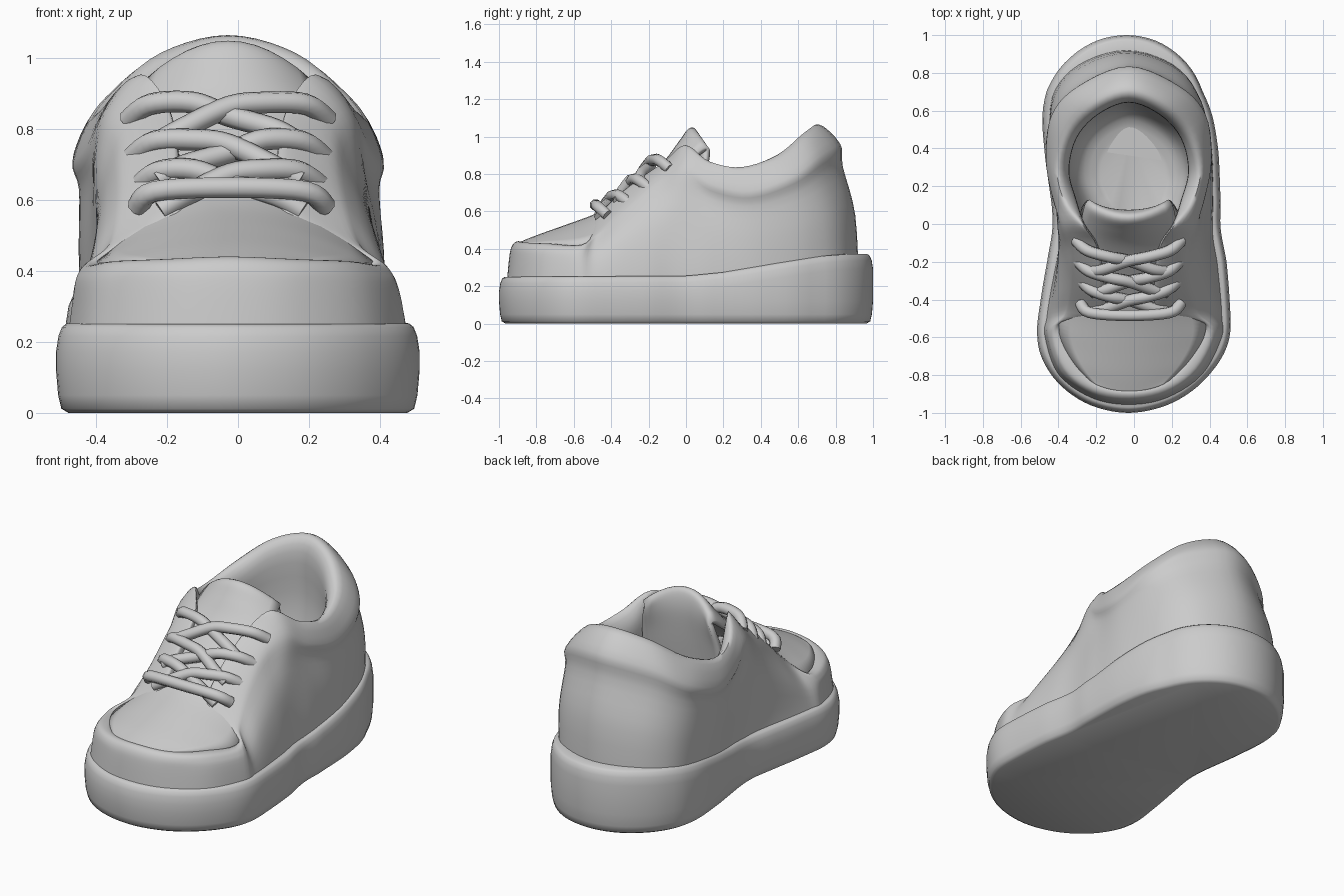
import bpy, math
from mathutils import Vector as V

if "Cube" in bpy.data.objects:
    bpy.data.objects.remove(bpy.data.objects["Cube"])

grey = bpy.data.materials.new("light grey")
grey.diffuse_color = (0.6, 0.6, 0.6, 1)
grey.use_nodes = True
grey.node_tree.nodes["Principled BSDF"].inputs["Base Color"].default_value = grey.diffuse_color


def table(keys, y):
    """Linear lookup in (y, value) pairs."""
    if y <= keys[0][0]:
        return keys[0][1]
    for (a, p), (b, q) in zip(keys, keys[1:]):
        if y <= b:
            return p + (q - p) * (y - a) / (b - a)
    return keys[-1][1]


def warp(p):
    """Bend the symmetric shape into a left-right foot shape."""
    c = table([(-1, -.03), (-.8, -.02), (-.6, -.003), (-.2, .015), (.1, .012), (.4, -.015), (.7, -.05),
               (1, -.04)], p.y)
    k = min(max((p.z - .3) / .4, 0), 1)
    return V((p.x + c * (1 - k) - .028 * k, p.y, p.z))


def smooth(pts, n, closed=False):
    """Catmull-Rom resampling of a list of vectors."""
    m, out = len(pts), []
    for i in range(m if closed else m - 1):
        if closed:
            a, b, c, d = (pts[(i + j) % m] for j in (-1, 0, 1, 2))
        else:
            a, b, c, d = (pts[min(max(i + j, 0), m - 1)] for j in (-1, 0, 1, 2))
        for s in range(n):
            t = s / n
            out.append(b + (c - a) * (t / 2) + (a * 2 - b * 5 + c * 4 - d) * (t * t / 2)
                       + (b * 3 - a - c * 3 + d) * (t ** 3 / 2))
    return out if closed else out + [pts[-1].copy()]


def full_ring(half):
    """Mirror a back-to-front half line into a closed loop."""
    return half + [V((-p.x, p.y, p.z)) for p in half[-2:0:-1]]


def finish(ob, angle=45):
    ob.data.materials.append(grey)
    bpy.ops.object.select_all(action='DESELECT')
    ob.select_set(True)
    bpy.context.view_layer.objects.active = ob
    bpy.ops.object.shade_smooth_by_angle(angle=math.radians(angle))


def grid(name, rows, closed, cap_start=False, cap_end=False):
    """Skin a list of equally long point rows."""
    n = len(rows[0])
    faces = []
    for r in range(len(rows) - 1):
        for i in range(n if closed else n - 1):
            j = (i + 1) % n
            faces.append((r * n + j, r * n + i, (r + 1) * n + i, (r + 1) * n + j))
    if cap_start:
        faces.append(tuple(range(n)))
    if cap_end:
        faces.append(tuple((len(rows) - 1) * n + i for i in reversed(range(n))))
    me = bpy.data.meshes.new(name)
    me.from_pydata([warp(p) for row in rows for p in row], [], faces)
    ob = bpy.data.objects.new(name, me)
    bpy.context.collection.objects.link(ob)
    return ob


# Sole: footprint outline lofted with rounded edges and a raised heel
foot = [(0, 1), (.19, .955), (.35, .82), (.44, .62), (.46, .4), (.45, .15), (.445, -.02), (.475, -.2),
        (.5, -.4), (.511, -.58), (.47, -.72), (.36, -.86), (.2, -.96), (0, -1)]
outline = smooth(full_ring([V((x, y, 0)) for x, y in foot]), 5, True)


def sole_ring(inset, level):
    """Inset outline; levels below zero hang from the sloping top edge."""
    ring, m = [], len(outline)
    for i, p in enumerate(outline):
        t = (outline[(i + 1) % m] - outline[i - 1]).normalized()
        q = p + V((t.y, -t.x, 0)) * inset
        top = table([(-1, .25), (0, .255), (.2, .275), (.5, .325), (.75, .362), (.9, .372)], p.y)
        q.z = level if level >= 0 else top + level + 1
        ring.append(q)
    return ring


levels = [(.035, 0), (.015, .012), (.006, .05), (0, .12), (0, -1.08), (.007, -1.035), (.017, -1.01),
          (.03, -1), (.1, -1)]
sole = grid("sole", [sole_ring(i, z) for i, z in levels], True, True, True)
finish(sole, 50)

# Upper: base line, shoulder line and rim line, each from heel to toe
base = [(0, .925), (.25, .85), (.385, .68), (.425, .4), (.41, .15), (.405, -.05), (.43, -.2),
        (.46, -.38), (.475, -.5), (.474, -.6), (.385, -.8), (.2, -.925), (0, -.96)]
shoulder = [(0, .825, .96), (.265, .72, .9), (.405, .57, .79), (.438, .34, .71), (.4, .13, .75),
            (.345, 0, .85), (.29, -.13, .8), (.285, -.33, .64), (.32, -.47, .5), (.415, -.56, .42),
            (.34, -.76, .425), (.19, -.875, .43), (0, -.91, .437)]
rim = [(0, .71, 1.065), (.19, .64, 1.015), (.325, .5, .905), (.38, .3, .837), (.345, .13, .865),
       (.265, 0, .945), (.19, -.12, .86), (.165, -.33, .71), (.18, -.49, .55), (.375, -.52, .42),
       (.31, -.72, .425), (.18, -.845, .43), (0, -.882, .437)]
columns = []
for i, (b, s, r) in enumerate(zip(base, shoulder, rim)):
    b, s, r = V((*b, .2)), V(s), V(r)
    inward = (V((0, min(max(r.y, -.6), .2), r.z)) - r).normalized()
    collar = i < 5
    mid = b.lerp(s, .5)
    if i < 9:
        mid.x = b.x * .75 + s.x * .25
        mid.y = b.y * .8 + s.y * .2
    else:
        mid = V((b.x * .96, b.y * .985, .35))
    crease = mid.lerp(s, .68) + inward * (.012 if collar else -.012)
    low = r + inward * (.065 if collar else .03) + V((0, 0, -.085 if collar else -.03))
    deep = low + inward * (-.005 if collar else .01)
    deep.z = low.z * .5 + .17
    # rounded foot bowl behind, shallow inside edge in front
    if i < 6:
        bowl, floor = deep.lerp(V((0, .2, 0)), .14), deep.lerp(V((0, .2, 0)), .45)
    else:
        bowl, floor = low + inward * .04, low + inward * .06
    bowl.z, floor.z = .38, .31
    columns.append(smooth([b, mid, crease, s, r, low, deep, bowl, floor], 4))
rows = [smooth(full_ring([c[k] for c in columns]), 5, True) for k in range(len(columns[0]))]
upper = grid("upper", rows, True, False, True)
finish(upper, 60)


def sheet(name, stations, thickness):
    """Arched panel from (y, z, half width, edge drop, edge sweep) stations."""
    lines = []
    for j in range(13):
        u = j / 6 - 1
        lines.append(smooth([V((w * u, y + sweep * u * u, z - drop * u * u))
                             for y, z, w, drop, sweep in stations], 5))
    ob = grid(name, [list(r) for r in zip(*lines)], False)
    mod = ob.modifiers.new("thickness", 'SOLIDIFY')
    mod.thickness, mod.offset = thickness, 0
    finish(ob, 60)


# Toe panel sitting inside the toe band, and tongue rising behind the laces
sheet("toe_panel", [(-.89, .425, .19, .005, .045), (-.79, .465, .3, .045, .06), (-.65, .515, .375, .1, .05),
                    (-.5, .57, .375, .14, .0), (-.4, .62, .3, .12, .0)], .02)
sheet("tongue", [(-.5, .55, .22, .05, 0), (-.3, .69, .24, .06, 0), (-.12, .845, .245, .06, .02),
                 (-.03, .96, .24, .08, .06), (.02, 1.028, .225, .1, .075), (.045, 1.02, .215, .1, .07),
                 (.06, .93, .23, .06, .05), (.05, .78, .25, .02, .03), (.03, .6, .26, 0, .02)], .03)


def lace(name, pts):
    cu = bpy.data.curves.new(name, 'CURVE')
    cu.dimensions, cu.bevel_depth, cu.bevel_resolution, cu.use_fill_caps = '3D', .031, 2, True
    path = [warp(p) for p in smooth(pts, 5)]
    sp = cu.splines.new('POLY')
    sp.points.add(len(path) - 1)
    for q, p in zip(sp.points, path):
        q.co = (*p, 1)
    ob = bpy.data.objects.new(name, cu)
    bpy.context.collection.objects.link(ob)
    bpy.ops.object.select_all(action='DESELECT')
    ob.select_set(True)
    bpy.context.view_layer.objects.active = ob
    bpy.ops.object.convert(target='MESH')
    finish(bpy.context.view_layer.objects.active, 50)


# Laces: one straight bar, then three crossing pairs
y, z = -.47, .625
lace("lace_bar", [V((-.265, y + .05, z - .045)), V((-.21, y, z)), V((0, y - .015, z + .01)),
                  V((.21, y, z)), V((.265, y + .05, z - .045))])
for row, (y, z) in enumerate([(-.385, .68), (-.285, .765), (-.175, .87)]):
    wide = .26 + .01 * row
    for side, s in (("left", -1), ("right", 1)):
        lift = .012 * s * (-1) ** row
        lace(f"lace_{side}_{row + 1}", [V((s * wide, y + .09, z - .045)), V((s * (wide - .06), y + .035, z)),
                                        V((s * .1, y, z + .005)), V((0, y - .02, z - .02 + lift)),
                                        V((-s * .13, y - .065, z - .07)), V((-s * .2, y - .075, z - .11))])
